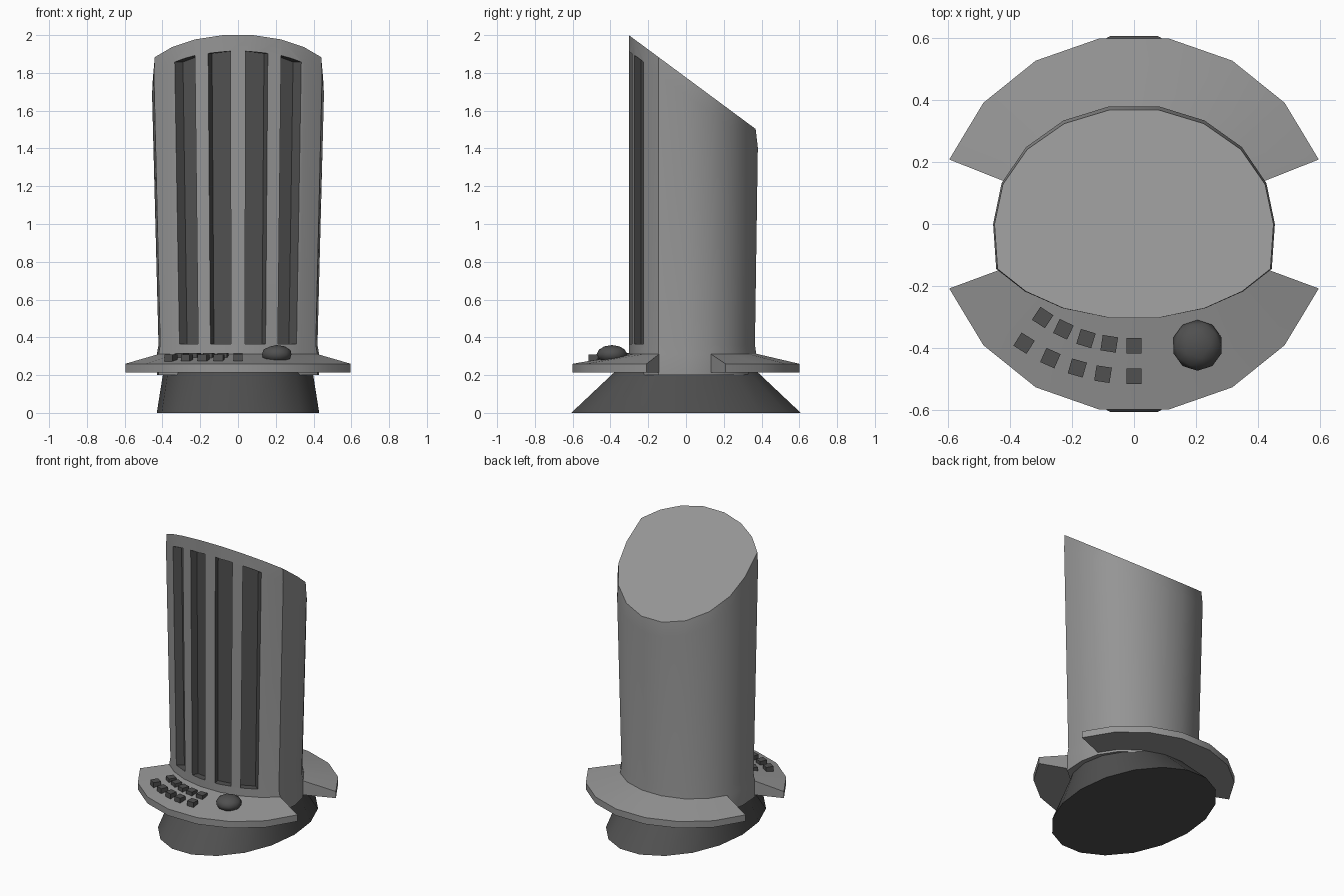
import bpy, bmesh, math
from mathutils import Matrix

old = bpy.data.objects.get("Cube")
if old:
    bpy.data.objects.remove(old, do_unlink=True)


def material(name, v):
    m = bpy.data.materials.new(name)
    m.use_nodes = True
    m.diffuse_color = (v, v, v, 1)
    m.node_tree.nodes["Principled BSDF"].inputs["Base Color"].default_value = (v, v, v, 1)
    return m


LIGHT = material("light grey", 0.30)
DARK = material("dark grey", 0.08)


def finish(name, bm, mats, smooth=True):
    bmesh.ops.recalc_face_normals(bm, faces=bm.faces)
    me = bpy.data.meshes.new(name)
    bm.to_mesh(me)
    bm.free()
    ob = bpy.data.objects.new(name, me)
    bpy.context.collection.objects.link(ob)
    for m in mats:
        me.materials.append(m)
    if smooth:
        smooth_object(ob)
    return ob


def smooth_object(ob):
    bpy.ops.object.select_all(action='DESELECT')
    ob.select_set(True)
    bpy.context.view_layer.objects.active = ob
    bpy.ops.object.shade_smooth_by_angle(angle=math.radians(30))


def loft(bm, loops, closed=True):
    """Bridge equal-length point loops and cap both ends."""
    rows = [[bm.verts.new(p) for p in loop] for loop in loops]
    n = len(rows[0])
    for a, b in zip(rows, rows[1:]):
        for i in range(n):
            j = (i + 1) % n
            bm.faces.new((a[i], a[j], b[j], b[i]))
    bm.faces.new(rows[0][::-1])
    bm.faces.new(rows[-1])


def ellipse(rx, ry, z):
    return [(rx * math.cos(a), ry * math.sin(a), z)
            for a in (math.radians(20 * i) for i in range(18))]


# Column outline: half ellipse at the back, flatter arc at the front
FRONT = [(0.445, -0.145), (0.352, -0.218), (0.23, -0.272), (0.08, -0.303)]
OUTLINE = [p[:2] for p in ellipse(0.455, 0.39, 0)[:10]]
OUTLINE += [(-x, y) for x, y in FRONT] + FRONT[::-1]


def rim(y):
    return 2 - 0.74 * (y + 0.303)


def section(sx, back, z):
    pts = [(x * sx, y * (back if y > 0 else 1)) for x, y in OUTLINE]
    return [(x, y, z(y) if callable(z) else z) for x, y in pts]


bm = bmesh.new()
loft(bm, [section(0.945, 0.97, 0.2), section(0.945, 0.97, 0.31), section(0.925, 0.95, 0.36),
          section(1.0, 0.99, lambda y: rim(y) - 0.09), section(0.99, 0.96, rim)])
column = finish("column", bm, (LIGHT, DARK), smooth=False)


# Four tapered grooves cut into the front
def front_y(x):
    pts = [(0, FRONT[-1][1])] + FRONT[::-1]
    for (x0, y0), (x1, y1) in zip(pts, pts[1:]):
        if x <= x1:
            return y0 + (y1 - y0) * (x - x0) / (x1 - x0)


bm = bmesh.new()
for side in (-1, 1):
    for x0, x1 in ((0.04, 0.158), (0.228, 0.335)):
        corners = [(x, front_y(x), k) for x, k in ((x0, 0.87), (x1, 0.87), (x1, 1.15), (x0, 1.15))]
        low = [(side * x * k * 0.925, y * k, 0.365) for x, y, k in corners]
        high = [(side * x * k, y * k, rim(y) - 0.085) for x, y, k in corners]
        loft(bm, [low, high])
for f in bm.faces:
    f.material_index = 1
cutter = finish("groove_cutter", bm, (LIGHT, DARK), smooth=False)
cutter.hide_render = True
cut = column.modifiers.new("grooves", 'BOOLEAN')
cut.operation, cut.solver, cut.object = 'DIFFERENCE', 'EXACT', cutter
bpy.context.view_layer.update()
graph = bpy.context.evaluated_depsgraph_get()
carved = bpy.data.meshes.new_from_object(column.evaluated_get(graph))
column.modifiers.clear()
column.data = carved
bpy.data.objects.remove(cutter, do_unlink=True)
smooth_object(column)

# Flared foot
bm = bmesh.new()
loft(bm, [ellipse(0.43, 0.617, 0), ellipse(0.395, 0.38, 0.22)])
finish("foot", bm, (DARK,))

# Front and back ledges, open at both sides
outer = ellipse(0.635, 0.609, 0)
for name, first in (("back_ledge", 1), ("front_ledge", 10)):
    bm = bmesh.new()
    loops = []
    for i in range(first, first + 8):
        ox, oy, _ = outer[i]
        ix, iy = OUTLINE[i]
        ix, iy = ix * 0.93, iy * 0.97
        loops.append([(ix, iy, 0.215), (ox, oy, 0.215), (ox, oy, 0.26), (ix, iy, 0.313)])
    loft(bm, loops)
    finish(name, bm, (LIGHT,))

# Two curved rows of square keys
ROWS = {"inner_key": (0.318, [(-0.295, -0.302), (-0.228, -0.34), (-0.155, -0.37),
                              (-0.08, -0.387), (0, -0.393)]),
        "outer_key": (0.308, [(-0.355, -0.385), (-0.27, -0.433), (-0.183, -0.465),
                              (-0.1, -0.485), (0, -0.492)])}
for name, (top, spots) in ROWS.items():
    for i, (x, y) in enumerate(spots):
        bm = bmesh.new()
        bmesh.ops.create_cube(bm, size=0.05)
        turn = Matrix.Rotation(math.atan2(x, -y) * 0.75, 4, 'Z')
        bmesh.ops.transform(bm, matrix=Matrix.Translation((x, y, top - 0.025)) @ turn, verts=bm.verts)
        finish(f"{name}_{i + 1}", bm, (DARK,))

# Domed knob
bm = bmesh.new()
bmesh.ops.create_icosphere(bm, subdivisions=2, radius=0.082)
bmesh.ops.transform(bm, matrix=Matrix.Translation((0.205, -0.392, 0.31)) @ Matrix.Diagonal((1, 1, 0.6, 1)),
                    verts=bm.verts)
finish("knob", bm, (DARK,))
